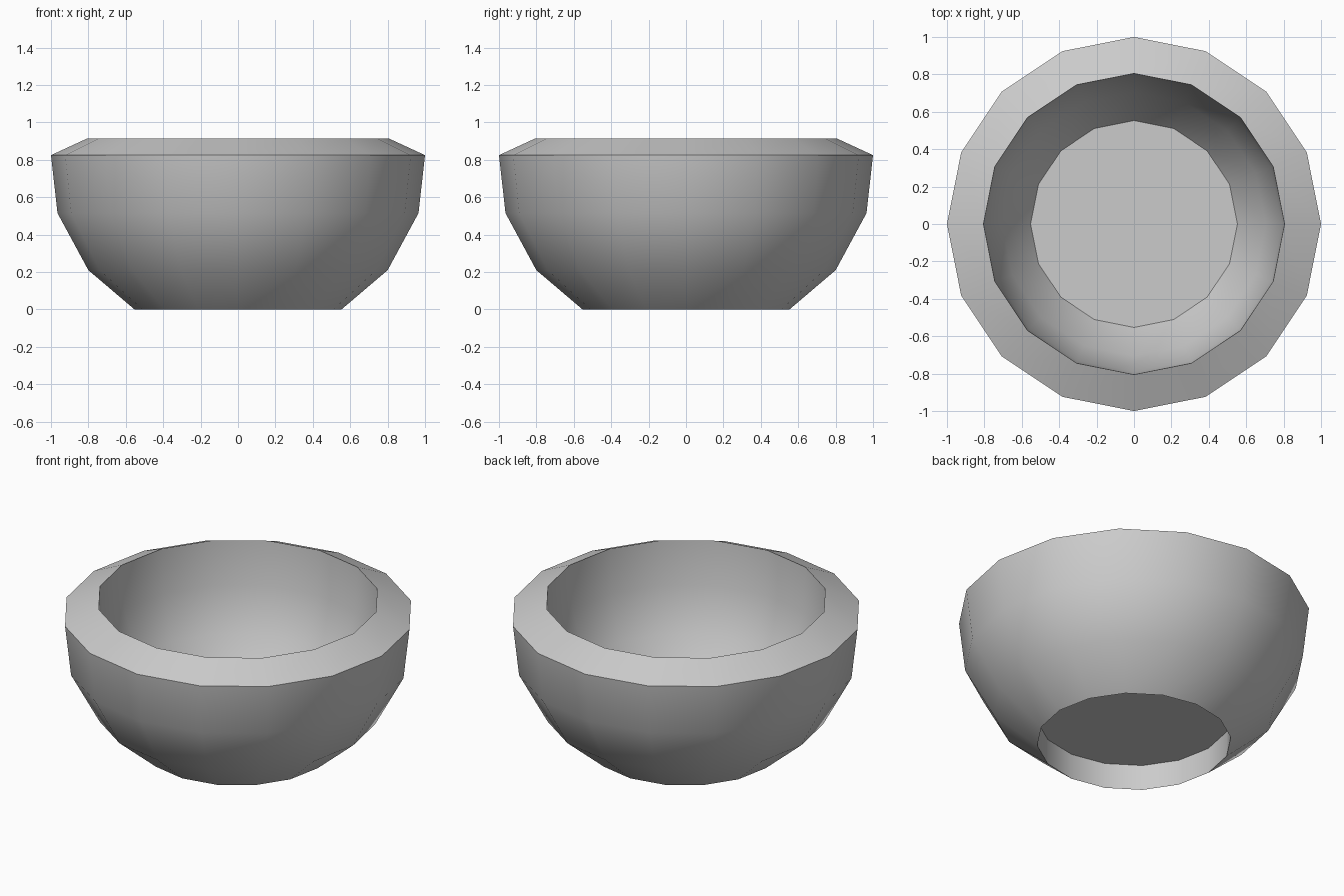
import bpy, bmesh, math

if "Cube" in bpy.data.objects:
    bpy.data.objects.remove(bpy.data.objects["Cube"])

SIDES = 16
FLOOR_R, FLOOR_Z = 0.553, 0.16


def ring(bm, r, z):
    return [bm.verts.new((r * math.cos(2 * math.pi * i / SIDES),
                          r * math.sin(2 * math.pi * i / SIDES), z)) for i in range(SIDES)]


def finish(bm, name):
    mesh = bpy.data.meshes.new(name)
    bm.to_mesh(mesh)
    bm.free()
    obj = bpy.data.objects.new(name, mesh)
    bpy.context.collection.objects.link(obj)
    bpy.ops.object.select_all(action='DESELECT')
    obj.select_set(True)
    bpy.context.view_layer.objects.active = obj
    bpy.ops.object.shade_smooth_by_angle(angle=math.radians(35))
    return obj


# Bowl wall: closed profile (outside up, over the sloped rim, inside down, foot recess)
profile = [(0.553, 0), (0.80, 0.21), (0.965, 0.515), (1.0, 0.825),
           (0.805, 0.915), (0.79, 0.64), (0.705, 0.37), (FLOOR_R, FLOOR_Z)]
bm = bmesh.new()
rings = [ring(bm, r, z) for r, z in profile]
for k, low in enumerate(rings):
    high = rings[(k + 1) % len(rings)]
    for i in range(SIDES):
        j = (i + 1) % SIDES
        bm.faces.new((low[i], low[j], high[j], high[i]))
bmesh.ops.recalc_face_normals(bm, faces=bm.faces)
finish(bm, "bowl_wall")

# Flat floor, also the ceiling of the recess underneath
bm = bmesh.new()
bm.faces.new(ring(bm, FLOOR_R, FLOOR_Z))
finish(bm, "bowl_floor")
